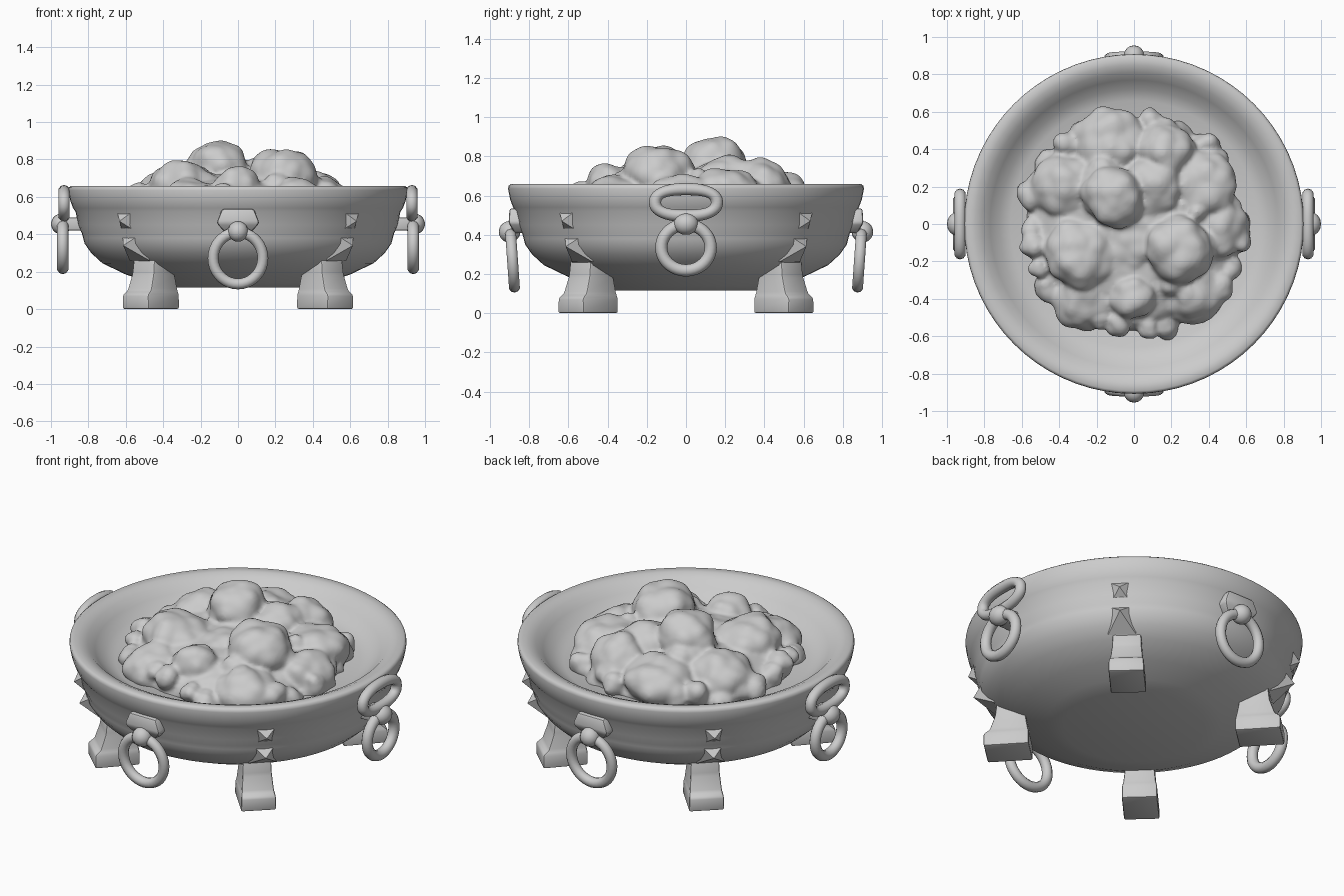
import bpy, bmesh, math, random
from mathutils import Vector, Matrix, noise

if "Cube" in bpy.data.objects:
    bpy.data.objects.remove(bpy.data.objects["Cube"])

random.seed(7)
grey = bpy.data.materials.new("stone grey")
grey.diffuse_color = (0.6, 0.6, 0.6, 1)
grey.use_nodes = True
grey.node_tree.nodes["Principled BSDF"].inputs["Base Color"].default_value = grey.diffuse_color


def finish(name, bm, angle=0.0, smooth=35):
    """Turn a bmesh into an object; local +x is the outward direction."""
    bmesh.ops.recalc_face_normals(bm, faces=bm.faces)
    me = bpy.data.meshes.new(name)
    bm.to_mesh(me)
    bm.free()
    me.materials.append(grey)
    ob = bpy.data.objects.new(name, me)
    ob.rotation_euler.z = math.radians(angle)
    bpy.context.collection.objects.link(ob)
    bpy.ops.object.select_all(action='DESELECT')
    ob.select_set(True)
    bpy.context.view_layer.objects.active = ob
    bpy.ops.object.shade_smooth_by_angle(angle=math.radians(smooth))
    return ob


def lathe(name, profile, n=72):
    bm = bmesh.new()
    rings = [[bm.verts.new((r * math.cos(2 * math.pi * i / n),
                            r * math.sin(2 * math.pi * i / n), z)) for i in range(n)]
             for r, z in profile]
    for a, b in zip(rings, rings[1:]):
        for i in range(n):
            j = (i + 1) % n
            bm.faces.new((a[i], a[j], b[j], b[i]))
    bm.faces.new(rings[0])
    bm.faces.new(rings[-1])
    return finish(name, bm, 0, 50)


def link(name, angle, x, z, a, b, t, tilt=0.0, square=1.0, n=36, m=10):
    """Oval ring facing outward; square below 1 makes it boxier."""
    bm = bmesh.new()
    rows = []
    for i in range(n):
        u = 2 * math.pi * i / n
        c = math.copysign(abs(math.cos(u)) ** square, math.cos(u))
        s = math.copysign(abs(math.sin(u)) ** square, math.sin(u))
        row = []
        for j in range(m):
            v = 2 * math.pi * j / m
            row.append(bm.verts.new((t * math.sin(v), a * c + t * math.cos(v) * math.cos(u),
                                     b * s + t * math.cos(v) * math.sin(u))))
        rows.append(row)
    for i in range(n):
        for j in range(m):
            p, q, k = rows[i], rows[(i + 1) % n], (j + 1) % m
            bm.faces.new((p[j], q[j], q[k], p[k]))
    bm.transform(Matrix.Translation((x, 0, z)) @ Matrix.Rotation(math.radians(tilt), 4, 'Y'))
    return finish(name, bm, angle, 60)


def ball(name, angle, x, z, r, stretch=1.0):
    bm = bmesh.new()
    bmesh.ops.create_uvsphere(bm, u_segments=16, v_segments=10, radius=r)
    bm.transform(Matrix.Translation((x, 0, z)) @ Matrix.Diagonal((1, stretch, 1, 1)))
    return finish(name, bm, angle, 60)


def loft(name, angle, sections, smooth=30, bevel=0.0):
    """Stack of rectangles (x0, x1, half width, z)."""
    bm = bmesh.new()
    rings = [[bm.verts.new(c) for c in ((x0, -w, z), (x1, -w, z), (x1, w, z), (x0, w, z))]
             for x0, x1, w, z in sections]
    for a, b in zip(rings, rings[1:]):
        for i in range(4):
            j = (i + 1) % 4
            bm.faces.new((a[i], a[j], b[j], b[i]))
    bm.faces.new(rings[0])
    bm.faces.new(rings[-1])
    if bevel:
        bmesh.ops.bevel(bm, geom=bm.edges[:], offset=bevel, segments=2, profile=0.5,
                        affect='EDGES', clamp_overlap=True)
    return finish(name, bm, angle, smooth)


# Bowl: underside, two-tier belly, banded rim, broad rounded lip and dished interior
lathe("bowl", [(0.38, 0.115), (0.47, 0.14), (0.60, 0.185), (0.725, 0.245), (0.785, 0.30),
               (0.82, 0.35), (0.828, 0.38), (0.835, 0.405), (0.855, 0.45), (0.868, 0.52),
               (0.882, 0.54), (0.897, 0.58), (0.908, 0.635), (0.905, 0.65), (0.893, 0.659),
               (0.85, 0.655), (0.81, 0.638), (0.77, 0.60), (0.72, 0.555), (0.66, 0.53),
               (0.30, 0.51)])

# Four legs with splayed feet, and pairs of pointed studs above them
for k, ang in enumerate((47, 133, 227, 313)):
    loft("leg", ang, [(0.56, 0.805, 0.096, 0.0), (0.56, 0.805, 0.094, 0.08),
                      (0.565, 0.775, 0.088, 0.10), (0.58, 0.745, 0.080, 0.19),
                      (0.585, 0.735, 0.076, 0.29)], bevel=0.01)
    for z, base, tip in ((0.47, 0.82, 0.897), (0.34, 0.775, 0.868)):
        bm = bmesh.new()
        bottom = [bm.verts.new(p) for p in ((base + 0.02, -0.08, z + 0.07),
                                            (base + 0.02, 0.08, z + 0.07),
                                            (base - 0.03, 0.075, z - 0.08),
                                            (base - 0.03, -0.075, z - 0.08))]
        top = bm.verts.new((tip, 0, z))
        bm.faces.new(bottom)
        for i in range(4):
            bm.faces.new((bottom[i], bottom[(i + 1) % 4], top))
        finish("stud", bm, 45 + 90 * k, 50)

# Hanging rings on front and back: bracket plate, knob, ring
for ang in (90, 270):
    loft("bracket", ang, [(0.80, 0.875, 0.07, 0.41), (0.80, 0.905, 0.115, 0.46),
                          (0.82, 0.90, 0.085, 0.535)], bevel=0.012)
    ball("knob", ang, 0.90, 0.415, 0.055)
    link("hanging_ring", ang, 0.885, 0.272, 0.133, 0.138, 0.029, 4)

# Double-link handles on both sides
for ang in (0, 180):
    link("upper_link", ang, 0.93, 0.565, 0.158, 0.068, 0.031, 0, 0.85)
    link("lower_link", ang, 0.937, 0.335, 0.126, 0.117, 0.031)
    ball("handle_knob", ang, 0.945, 0.455, 0.055, 1.15)
    loft("handle_mount", ang, [(0.80, 0.91, 0.05, 0.42), (0.80, 0.93, 0.05, 0.49)], bevel=0.01)

# Lumpy heap: large lumps (x, y, top height, width, half height)
lumps = [(-0.11, 0.14, 0.90, 0.17, 0.15), (0.24, -0.14, 0.865, 0.19, 0.17),
         (-0.28, -0.16, 0.795, 0.20, 0.15), (0.0, -0.38, 0.765, 0.13, 0.14),
         (0.17, 0.39, 0.785, 0.16, 0.16), (-0.38, 0.20, 0.755, 0.18, 0.15),
         (-0.12, 0.42, 0.735, 0.20, 0.14), (0.36, 0.20, 0.755, 0.20, 0.16),
         (0.10, 0.20, 0.80, 0.18, 0.15), (0.30, -0.35, 0.70, 0.19, 0.14),
         (-0.26, -0.40, 0.70, 0.18, 0.14), (0.45, -0.03, 0.71, 0.18, 0.15),
         (0.0, -0.12, 0.75, 0.18, 0.13), (0.0, 0.0, 0.735, 0.585, 0.22)]
# Small lumps around the edge and scattered over the top
for i in range(30):
    a = 2 * math.pi * (i + random.uniform(-0.3, 0.3)) / 30
    r = random.uniform(0.53, 0.57)
    s = random.uniform(0.06, 0.085)
    lumps.append((r * math.cos(a), r * math.sin(a), random.uniform(0.60, 0.68), s, s))
for i in range(22):
    a, r = random.uniform(0, 6.28), random.uniform(0.28, 0.50)
    s = random.uniform(0.055, 0.09)
    lumps.append((r * math.cos(a), r * math.sin(a), 0.83 - 0.26 * r + random.uniform(-0.04, 0.02),
                  s, s))

bm = bmesh.new()
for x, y, top, w, h in lumps:
    for v in bmesh.ops.create_icosphere(bm, subdivisions=4, radius=1)["verts"]:
        p = Vector((x + v.co.x * w, y + v.co.y * w, top - h + v.co.z * h))
        near = noise.voronoi(p * 9)[0]
        bump = noise.noise(p * 6) * 0.025 + (0.4 - near[0]) * 0.035
        v.co = p + v.co * bump
heap = finish("heap", bm, 0, 60)
mod = heap.modifiers.new("merge", 'REMESH')
mod.mode = 'VOXEL'
mod.voxel_size = 0.013
mod.use_smooth_shade = True
soft = heap.modifiers.new("soften", 'SMOOTH')
soft.factor = 0.5
soft.iterations = 3
